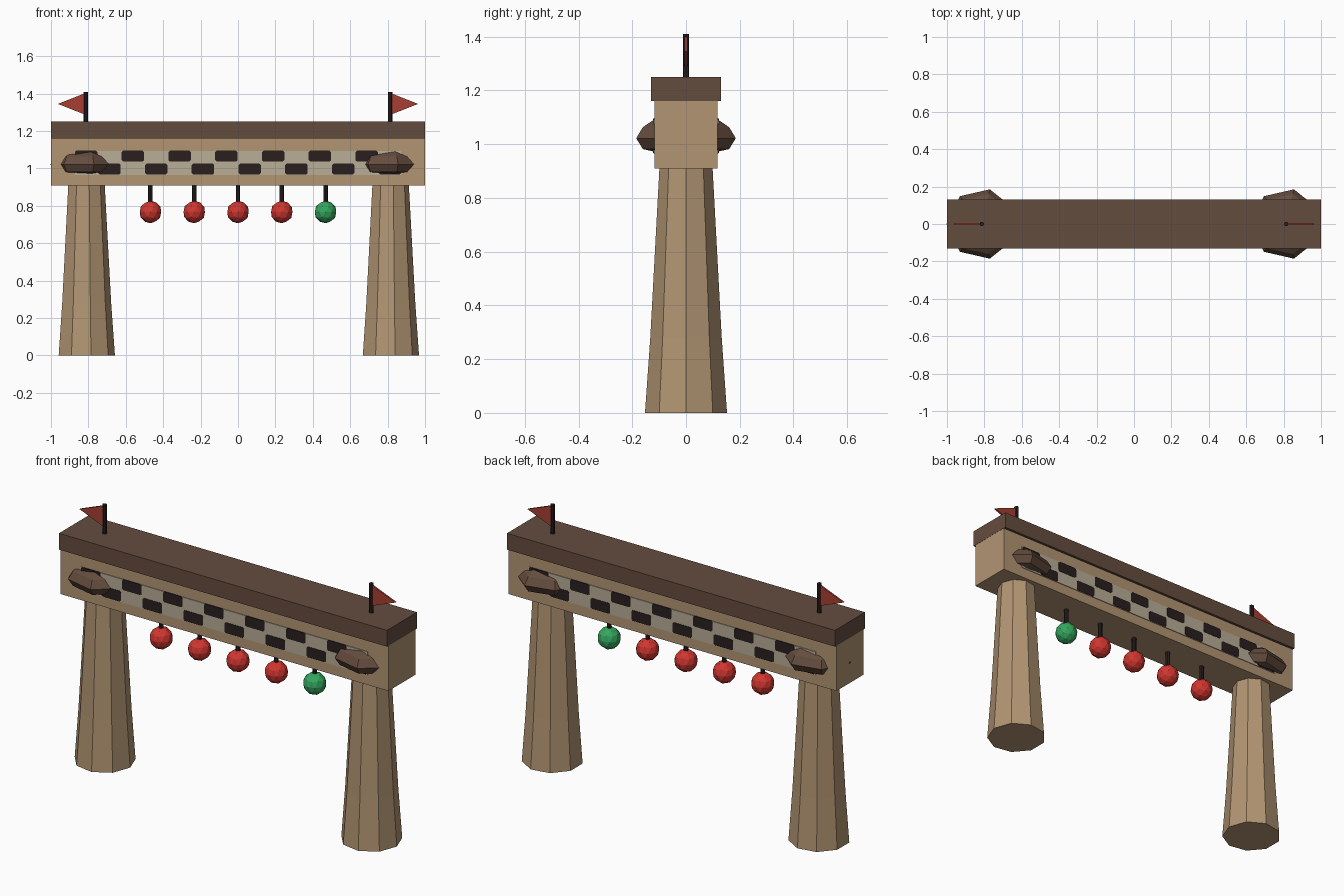
import bpy
import bmesh
from math import cos, sin, pi
from mathutils import Matrix, Vector

if "Cube" in bpy.data.objects:
    bpy.data.objects.remove(bpy.data.objects["Cube"])


def material(name, *rgb):
    color = [(c / 255 / 12.92 if c < 11 else ((c / 255 + 0.055) / 1.055) ** 2.4) for c in rgb] + [1]
    mat = bpy.data.materials.new(name)
    mat.use_nodes = True
    mat.diffuse_color = color
    mat.node_tree.nodes["Principled BSDF"].inputs["Base Color"].default_value = color
    return mat


TAN = material("tan stone", 178, 149, 115)
BROWN = material("dark brown", 100, 76, 62)
BLACK = material("near black", 42, 31, 31)
CREAM = material("cream", 184, 174, 151)
RED = material("lamp red", 208, 54, 48)
GREEN = material("lamp green", 52, 166, 94)
FLAG = material("flag red", 166, 62, 50)


def finish(name, bm, mat):
    bmesh.ops.recalc_face_normals(bm, faces=bm.faces)
    mesh = bpy.data.meshes.new(name)
    bm.to_mesh(mesh)
    bm.free()
    mesh.materials.append(mat)
    obj = bpy.data.objects.new(name, mesh)
    bpy.context.collection.objects.link(obj)
    return obj


def box(name, center, size, mat):
    bm = bmesh.new()
    bmesh.ops.create_cube(bm, size=1, matrix=Matrix.Translation(center) @ Matrix.Diagonal((*size, 1)))
    return finish(name, bm, mat)


def lathe(name, x, profile, sides, mat, start=0.0):
    """Closed solid of rings (radius, z) about a vertical axis at x."""
    bm = bmesh.new()
    angles = [start + 2 * pi * i / sides for i in range(sides)]
    rings = [[bm.verts.new((x + r * cos(a), r * sin(a), z)) for a in angles] for r, z in profile]
    for low, high in zip(rings, rings[1:]):
        for i in range(sides):
            j = (i + 1) % sides
            bm.faces.new((low[i], low[j], high[j], high[i]))
    bm.faces.new(rings[0])
    bm.faces.new(rings[-1])
    return finish(name, bm, mat)


def prism(bm, points, y0, y1):
    """Extrude an x-z outline from y0 to y1."""
    face = bm.faces.new([bm.verts.new((x, y0, z)) for x, z in points])
    moved = bmesh.ops.extrude_face_region(bm, geom=[face])["geom"]
    verts = [v for v in moved if isinstance(v, bmesh.types.BMVert)]
    bmesh.ops.translate(bm, verts=verts, vec=Vector((0, y1 - y0, 0)))


# Crossbeam and its overhanging cap
box("crossbeam", (0, 0, 1.065), (1.998, 0.234, 0.31), TAN)
box("beam_cap", (0, 0, 1.205), (2, 0.262, 0.09), BROWN)

# Pillars, rock collars, flag poles and pennants
for side, label in ((-1, "right"), (1, "left")):
    x = side * 0.813
    lathe(label + "_pillar", x, [(0.155, 0), (0.135, 0.28), (0.1, 0.92)], 9, TAN)
    lathe(label + "_collar", x,
          [(0.12, 0.972), (0.165, 0.982), (0.19, 1.022), (0.165, 1.063), (0.12, 1.093)],
          7, BROWN, start=pi / 7)
    lathe(label + "_flag_pole", x, [(0.012, 1.24), (0.012, 1.41)], 8, BLACK)
    bm = bmesh.new()
    prism(bm, [(x, 1.286), (x, 1.404), (side * 0.963, 1.345)], -0.005, 0.005)
    finish(label + "_pennant", bm, FLAG)

# Hanging lamps on short rods
for i in range(5):
    x = (i - 2) * 0.234
    lathe(f"lamp_rod_{i + 1}", x, [(0.012, 0.8), (0.012, 0.92)], 8, BLACK)
    bm = bmesh.new()
    bmesh.ops.create_icosphere(bm, subdivisions=2, radius=0.06, matrix=Matrix.Translation((x, 0, 0.767)))
    finish(f"lamp_{i + 1}", bm, GREEN if i == 4 else RED)

# Checkered banner on both faces, the back one turned half round
CELL = 0.125
for side, label in ((-1, "front"), (1, "back")):
    box(label + "_banner", (0, side * 0.118, 1.03), (14 * CELL, 0.006, 0.128), CREAM)
    bm = bmesh.new()
    for k in range(-7, 7):
        cx = -side * (k + 0.5) * CELL
        cz = 1.066 if k % 2 else 0.997
        w, h, c = 0.06, 0.029, 0.008
        outline = [(-w, -h + c), (-w + c, -h), (w - c, -h), (w, -h + c),
                   (w, h - c), (w - c, h), (-w + c, h), (-w, h - c)]
        prism(bm, [(cx + px, cz + pz) for px, pz in outline], side * 0.118, side * 0.123)
    finish(label + "_checks", bm, BLACK)
